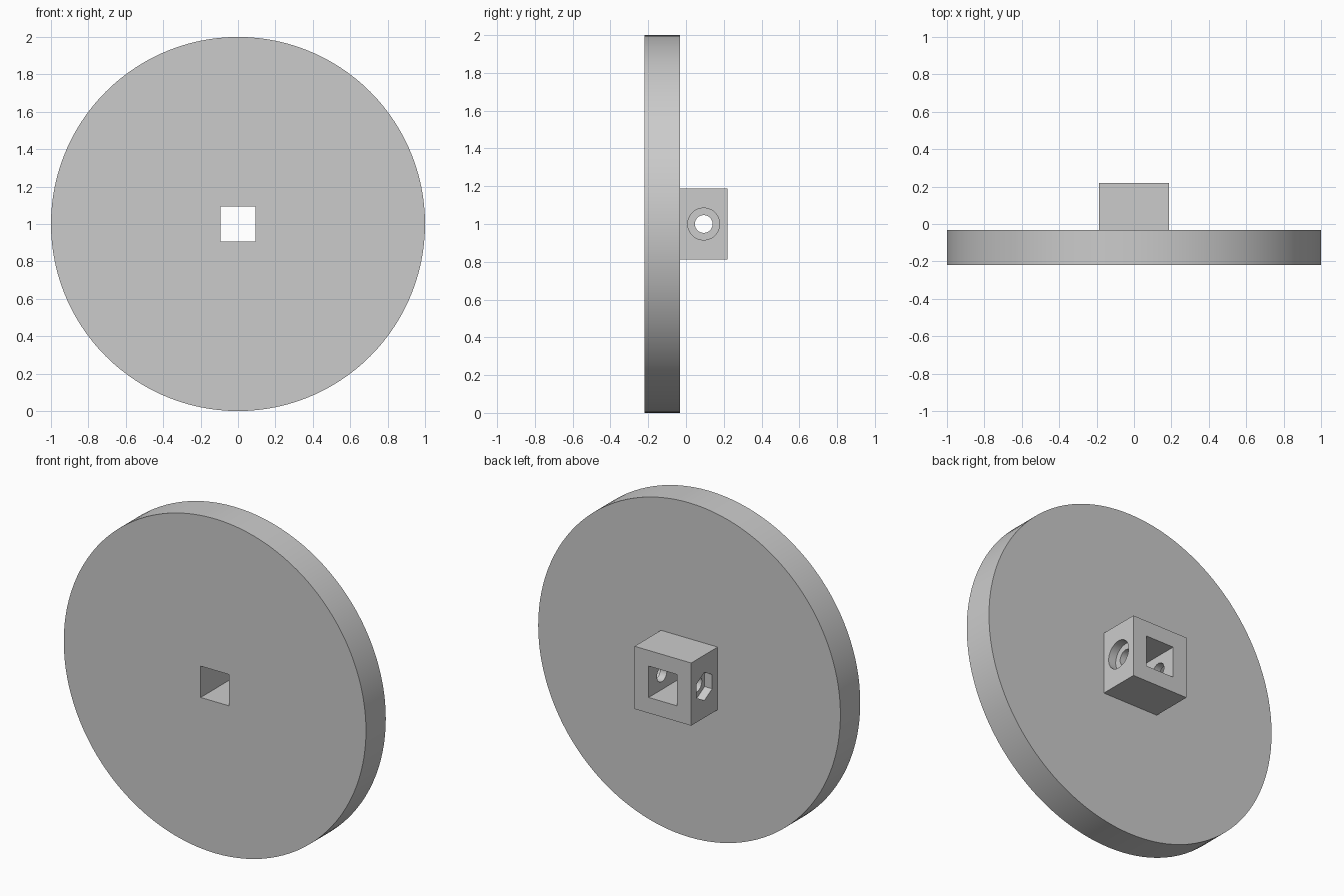
import bpy
import bmesh
from math import cos, sin, pi
from mathutils import Vector

cube = bpy.data.objects.get("Cube")
if cube:
    bpy.data.objects.remove(cube, do_unlink=True)

U = 1 / 16                       # design unit
AXLE_Z = 16 * U                  # height of the wheel centre
FRONT, BACK = -3.5 * U, 3.5 * U
PLATE_BACK = FRONT + 3 * U
HUB_HALF = 3 * U
BORE_HALF = 1.5 * U
SCREW_Y = (PLATE_BACK + BACK) / 2

grey = bpy.data.materials.new("plain grey")
grey.use_nodes = True
colour = (0.6, 0.6, 0.6, 1)
grey.diffuse_color = colour
grey.node_tree.nodes["Principled BSDF"].inputs["Base Color"].default_value = colour


def prism(name, axis, radius, sides, start, end, centre_y=0, phase=0.0):
    """Regular prism running along x or y, centred on the axle height."""
    bm = bmesh.new()
    ring = []
    for i in range(sides):
        a = phase + 2 * pi * i / sides
        u, h = radius * cos(a), AXLE_Z + radius * sin(a)
        ring.append(bm.verts.new((u, start, h) if axis == "y" else (start, centre_y + u, h)))
    base = bm.faces.new(ring)
    out = bmesh.ops.extrude_face_region(bm, geom=[base])
    step = Vector((0, end - start, 0)) if axis == "y" else Vector((end - start, 0, 0))
    moved = [v for v in out["geom"] if isinstance(v, bmesh.types.BMVert)]
    bmesh.ops.translate(bm, vec=step, verts=moved)
    bmesh.ops.recalc_face_normals(bm, faces=bm.faces)
    mesh = bpy.data.meshes.new(name)
    bm.to_mesh(mesh)
    bm.free()
    mesh.materials.append(grey)
    obj = bpy.data.objects.new(name, mesh)
    bpy.context.collection.objects.link(obj)
    return obj


def square(name, half, start, end):
    return prism(name, "y", half * 2 ** 0.5, 4, start, end, phase=pi / 4)


def cut(target, cutter):
    cutter.hide_render = True
    mod = target.modifiers.new("cut", "BOOLEAN")
    mod.operation = "DIFFERENCE"
    mod.solver = "EXACT"
    mod.object = cutter
    bpy.context.view_layer.objects.active = target
    bpy.ops.object.modifier_apply(modifier=mod.name)


# Round plate and square hub
plate = prism("wheel_plate", "y", 1.0, 120, FRONT, PLATE_BACK)
hub = square("square_hub", HUB_HALF, PLATE_BACK, BACK)

# Square shaft bore through both
bore = square("bore_cutter", BORE_HALF, FRONT - U, BACK + U)
cut(plate, bore)
cut(hub, bore)

# Cross screw hole, round head recess on the left, hexagonal nut recess on the right
recess_r = 1.35 * U
depth = 0.8 * U
cutters = [
    prism("screw_cutter", "x", 0.75 * U, 48, -4 * U, 4 * U, SCREW_Y),
    prism("head_cutter", "x", recess_r, 48, HUB_HALF - depth, 4 * U, SCREW_Y),
    prism("nut_cutter", "x", recess_r, 6, -4 * U, -HUB_HALF + depth, SCREW_Y, pi / 2),
]
for cutter in cutters:
    cut(hub, cutter)

for cutter in [bore] + cutters:
    bpy.data.objects.remove(cutter, do_unlink=True)

# Smooth round walls, crisp edges
bpy.ops.object.select_all(action="DESELECT")
for part in (plate, hub):
    part.select_set(True)
bpy.context.view_layer.objects.active = plate
bpy.ops.object.shade_smooth_by_angle(angle=pi / 6)
